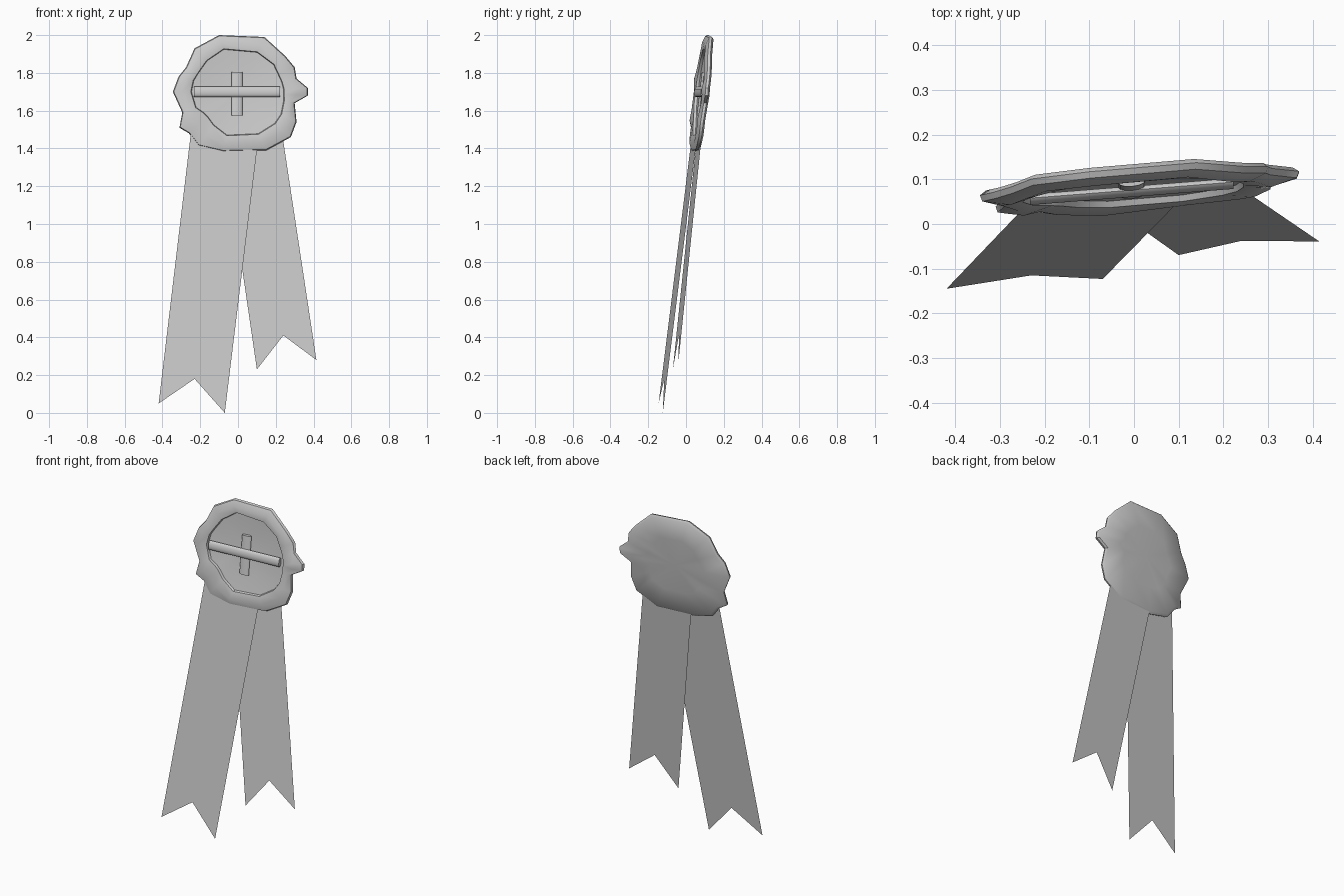
import bpy, bmesh, math
from mathutils import Matrix, Vector

if "Cube" in bpy.data.objects:
    bpy.data.objects.remove(bpy.data.objects["Cube"])

grey = bpy.data.materials.new("plain grey")
grey.use_nodes = True
grey.diffuse_color = (0.6, 0.6, 0.6, 1)
grey.node_tree.nodes["Principled BSDF"].inputs["Base Color"].default_value = (0.6, 0.6, 0.6, 1)

CZ = 1.70  # height of the seal centre


def tilt(x, z, depth=0.0):
    """Place a point on the leaning plane of the seal; negative depth is forward."""
    return Vector((x, 0.085 + 0.079 * x + 0.12 * (z - CZ) + depth, z))


def finish(name, bm, smooth=True):
    bmesh.ops.recalc_face_normals(bm, faces=bm.faces)
    mesh = bpy.data.meshes.new(name)
    bm.to_mesh(mesh)
    bm.free()
    mesh.materials.append(grey)
    ob = bpy.data.objects.new(name, mesh)
    bpy.context.collection.objects.link(ob)
    if smooth:
        bpy.ops.object.select_all(action="DESELECT")
        ob.select_set(True)
        bpy.context.view_layer.objects.active = ob
        bpy.ops.object.shade_smooth_by_angle(angle=math.radians(40))
    return ob


# Irregular wax seal: outer outline (x, z) and radius of the dish at each point
outline = [(-.10, 2.0), (.14, 1.99), (.25, 1.89), (.30, 1.83), (.31, 1.77),
           (.37, 1.72), (.37, 1.68), (.30, 1.64), (.31, 1.54), (.28, 1.46),
           (.15, 1.39), (-.08, 1.385), (-.21, 1.415), (-.26, 1.48), (-.31, 1.51),
           (-.295, 1.59), (-.345, 1.70), (-.315, 1.78), (-.275, 1.83), (-.23, 1.93)]
dish = [.24, .235, .24, .235, .24, .245, .245, .25, .26, .26,
        .25, .24, .22, .21, .215, .24, .25, .245, .235, .235]

# Rings from back to front: (share of dish radius, share of outline radius, depth, lumpiness)
rings = [(0, .55, .022, .002), (0, .96, .014, .003), (0, 1, .004, .003),
         (0, .985, -.010, .003), (.5, .5, -.024, .005), (1, 0, -.016, 0),
         (.985, 0, -.002, 0), (.55, 0, .009, 0)]

bm = bmesh.new()
loops = []
for a, b, depth, lump in rings:
    loop = []
    for i, ((x, z), r) in enumerate(zip(outline, dish)):
        out = math.hypot(x, z - CZ)
        k = (a * r + b * out) / out
        d = depth + lump * math.sin(i * 2.1)
        loop.append(bm.verts.new(tilt(x * k, CZ + (z - CZ) * k, d)))
    loops.append(loop)
n = len(outline)
for lo, hi in zip(loops, loops[1:]):
    for i in range(n):
        j = (i + 1) % n
        bm.faces.new((lo[i], lo[j], hi[j], hi[i]))
for loop, depth in ((loops[0], .024), (loops[-1], .012)):
    hub = bm.verts.new(tilt(0, CZ, depth))
    for i in range(n):
        bm.faces.new((loop[i], loop[(i + 1) % n], hub))
finish("wax_seal", bm)


# Rounded bars crossing in the dish
def bar(name, centre, length, width, thick, depth, axis):
    bm = bmesh.new()
    bmesh.ops.create_cone(bm, cap_ends=True, segments=12, radius1=1, radius2=1, depth=1,
                          matrix=Matrix.Rotation(math.pi / 2, 4, "Y") if axis == "x" else Matrix())
    for v in bm.verts:
        sx, sz = (length, width / 2) if axis == "x" else (width / 2, length)
        v.co = tilt(centre[0] + v.co.x * sx, centre[1] + v.co.z * sz, depth + v.co.y * thick)
    finish(name, bm)


bar("upright_bar", (-.005, 1.69), .23, .06, .010, -.003, "z")
bar("cross_bar", (-.005, 1.70), .455, .055, .012, -.012, "x")


# Flat ribbon tails with notched ends
def ribbon(name, points, offset):
    bm = bmesh.new()
    verts = [bm.verts.new((x, offset + .079 * x + .115 * z, z)) for x, z in points]
    # split at the notch into two quads
    tl, bl, notch, br, tr = verts
    mid = bm.verts.new((tl.co + tr.co) / 2)
    bm.faces.new((tl, bl, notch, mid))
    bm.faces.new((mid, notch, br, tr))
    finish(name, bm, smooth=False)


ribbon("right_ribbon", [(-.245, 1.52), (-.42, .05), (-.23, .18), (-.07, 0), (.105, 1.43)], -.1176)
ribbon("left_ribbon", [(-.075, 1.43), (.10, .23), (.24, .41), (.415, .28), (.235, 1.47)], -.104)
